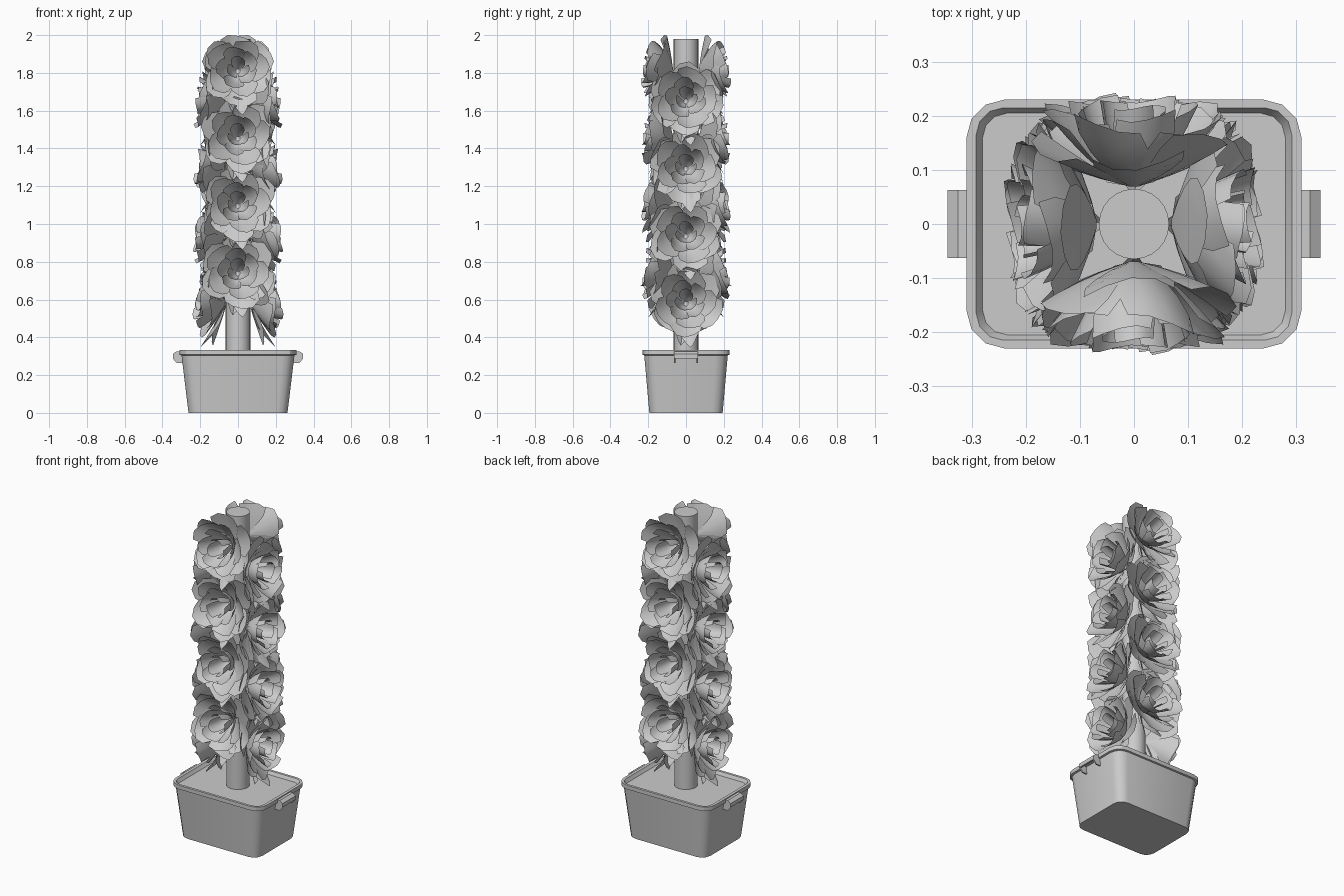
import bpy, bmesh, math, random
from mathutils import Matrix, Vector

if "Cube" in bpy.data.objects:
    bpy.data.objects.remove(bpy.data.objects["Cube"])

grey = bpy.data.materials.new("plain_grey")
grey.use_nodes = True
GREY = (0.6, 0.6, 0.6, 1)
grey.diffuse_color = GREY
grey.node_tree.nodes["Principled BSDF"].inputs["Base Color"].default_value = GREY


def finish(name, bm, angle=30, fix_normals=True):
    """Turn a bmesh into a shaded object."""
    if fix_normals:
        bmesh.ops.recalc_face_normals(bm, faces=bm.faces)
    mesh = bpy.data.meshes.new(name)
    bm.to_mesh(mesh)
    bm.free()
    mesh.materials.append(grey)
    obj = bpy.data.objects.new(name, mesh)
    bpy.context.collection.objects.link(obj)
    bpy.ops.object.select_all(action="DESELECT")
    obj.select_set(True)
    bpy.context.view_layer.objects.active = obj
    bpy.ops.object.shade_smooth_by_angle(angle=math.radians(angle))
    return obj


def rounded_loop(bm, hx, hy, radius, z, steps=3):
    """Rounded rectangle ring of vertices."""
    ring = []
    for k, (sx, sy) in enumerate([(1, 1), (-1, 1), (-1, -1), (1, -1)]):
        for i in range(steps + 1):
            a = (k + i / steps) * math.pi / 2
            ring.append(bm.verts.new((sx * (hx - radius) + radius * math.cos(a),
                                      sy * (hy - radius) + radius * math.sin(a), z)))
    return ring


# Planter: tapered wall, rim, and a shallow recessed top
bm = bmesh.new()
sections = [(0.262, 0.194, 0.055, 0),
            (0.299, 0.221, 0.065, 0.305), (0.31, 0.23, 0.07, 0.308),
            (0.31, 0.23, 0.07, 0.332), (0.292, 0.215, 0.05, 0.332),
            (0.28, 0.205, 0.045, 0.312)]
rings = [rounded_loop(bm, *s) for s in sections]
for low, high in zip(rings, rings[1:]):
    for i in range(len(low)):
        j = (i + 1) % len(low)
        bm.faces.new((low[i], low[j], high[j], high[i]))
bm.faces.new(rings[0])
bm.faces.new(rings[-1])
finish("planter", bm)


def extrude_profile(bm, profile, y0, y1):
    """Solid from an xz profile between two y positions."""
    ends = [[bm.verts.new((x, y, z)) for x, z in profile] for y in (y0, y1)]
    for i in range(len(profile)):
        j = (i + 1) % len(profile)
        bm.faces.new((ends[0][i], ends[0][j], ends[1][j], ends[1][i]))
    for e in ends:
        bm.faces.new(e)


# Handles: curved grip with two end cheeks
grip = [(0.3, 0.326), (0.326, 0.326), (0.345, 0.312), (0.345, 0.288),
        (0.335, 0.288), (0.335, 0.306), (0.322, 0.316), (0.3, 0.316)]
cheek = [(0.29, 0.326), (0.326, 0.326), (0.345, 0.312), (0.345, 0.288),
         (0.325, 0.264), (0.29, 0.264)]
for side, label in ((1, "left"), (-1, "right")):
    bm = bmesh.new()
    extrude_profile(bm, [(side * x, z) for x, z in grip], -0.063, 0.063)
    for y in (-0.063, 0.055):
        extrude_profile(bm, [(side * x, z) for x, z in cheek], y, y + 0.008)
    finish(label + "_handle", bm)

# Pole
bm = bmesh.new()
bmesh.ops.create_cone(bm, cap_ends=True, segments=24, radius1=0.065, radius2=0.065,
                      depth=1.68, matrix=Matrix.Translation((0, 0, 1.14)))
finish("pole", bm)


def patch(bm, func, columns=4, rows=4):
    """Grid surface from a function of u (-1..1) and t (0..1)."""
    grid = [[bm.verts.new(func(2 * i / columns - 1, j / rows)) for i in range(columns + 1)]
            for j in range(rows + 1)]
    for j in range(rows):
        for i in range(columns):
            bm.faces.new((grid[j][i], grid[j][i + 1], grid[j + 1][i + 1], grid[j + 1][i]))


def petal(bm, rng, angle, half, tip_r, tip_h, swell, rise):
    """Broad petal that rises from the flower axis to a wavy tip."""
    length = rng.uniform(0.92, 1.03)
    lift = rng.uniform(-0.014, 0.014)
    wave = rng.uniform(0, math.tau)

    def point(u, t):
        a = angle + u * half * (1 - 0.25 * t ** 4)
        edge = 1 - t * t * (0.13 * u * u - 0.045 * math.sin(3 * u + wave))
        r = 0.012 + tip_r * length * t ** swell * edge * (1 + 0.05 * u)
        ripple = lift + 0.1 * tip_r * math.sin(2 * u + wave)
        h = 0.01 + (tip_h + ripple) * t ** rise
        return Vector((r * math.cos(a), r * math.sin(a), h))
    patch(bm, point)


def leaf(bm, angle, length, width, base_h, tip_h, fold):
    """Folded leaf growing out from the flower base."""
    out = Vector((math.cos(angle), math.sin(angle), 0))
    across = Vector((-out.y, out.x, 0))

    def point(u, t):
        w = width * math.sin(math.pi * (0.06 + 0.84 * t))
        h = base_h + (tip_h - base_h) * t ** 1.2 + fold * abs(u) * math.sin(math.pi * t * 0.9)
        return out * (length * (t - 0.08 * abs(u) * t)) + across * (u * w) + Vector((0, 0, h))
    patch(bm, point, 2, 4)


# Petal layers: count, half angle, tip radius, tip height, swell, rise
LAYERS = [(6, 0.68, 0.19, 0.085, 0.9, 1.0),
          (5, 0.74, 0.155, 0.122, 0.82, 1.1),
          (5, 0.75, 0.1, 0.138, 0.72, 1.2),
          (3, 1.0, 0.05, 0.142, 0.6, 1.15)]


def make_flower(name, seed):
    rng = random.Random(seed)
    bm = bmesh.new()
    for k, (count, half, r, h, swell, rise) in enumerate(LAYERS):
        for i in range(count):
            a = math.tau * (i + 0.5 * (k % 2)) / count + math.pi / 6 + rng.uniform(-0.13, 0.13)
            petal(bm, rng, a, half, r, h, swell, rise)
    # Two leaves hanging below
    leaf(bm, -math.pi / 2 + 0.1, 0.25, 0.058, 0.01, 0.105, -0.03)
    leaf(bm, -math.pi / 2 - 0.12, 0.23, 0.048, 0.0, 0.04, 0.03)
    return finish(name, bm, 40, False)


# Flowers look slightly upward, turning about their middle
PIVOT = Vector((0, 0, 0.09))
TILT = (Matrix.Translation(PIVOT) @ Matrix.Rotation(math.radians(-8), 4, "X")
        @ Matrix.Translation(-PIVOT))


def place(obj, heading, z):
    """Point the flower axis outward from the pole, with its y axis up."""
    out = Vector((math.cos(heading), math.sin(heading), 0))
    up = Vector((0, 0, 1))
    rot = Matrix((up.cross(out), up, out)).transposed().to_4x4()
    obj.matrix_world = Matrix.Translation(out * 0.06 + up * z) @ rot @ TILT


# Four columns of flowers, the side columns set half a step lower
columns = [(("front", -math.pi / 2), ("back", math.pi / 2), 0.75),
           (("left", 0), ("right", math.pi), 0.59)]
for c, (first, second, start) in enumerate(columns):
    for level in range(4):
        z = start + 0.357 * level
        flower = make_flower(f"{first[0]}_flower_{level + 1}", 10 * c + level)
        place(flower, first[1], z)
        twin = flower.copy()
        twin.name = f"{second[0]}_flower_{level + 1}"
        bpy.context.collection.objects.link(twin)
        place(twin, second[1], z)
